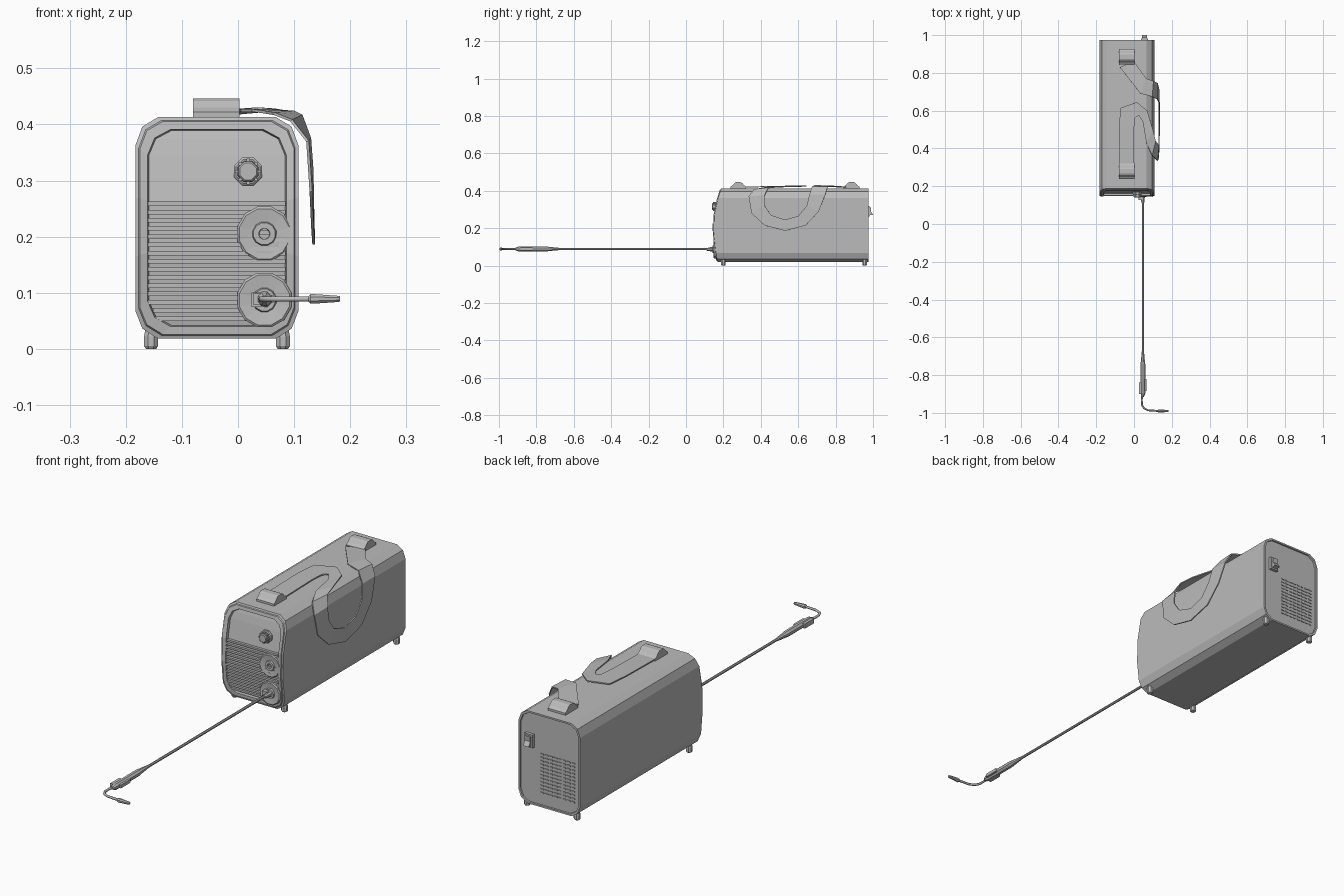
import bpy, bmesh, math
from mathutils import Vector, Matrix

if "Cube" in bpy.data.objects:
    bpy.data.objects.remove(bpy.data.objects["Cube"])

grey = bpy.data.materials.new("mid grey")
grey.diffuse_color = (0.5, 0.5, 0.5, 1)
grey.use_nodes = True
grey.node_tree.nodes["Principled BSDF"].inputs["Base Color"].default_value = grey.diffuse_color


def make(name, verts, faces):
    """Mesh object with cleaned, outward normals."""
    me = bpy.data.meshes.new(name)
    bm = bmesh.new()
    vs = [bm.verts.new(v) for v in verts]
    for f in faces:
        bm.faces.new([vs[i] for i in f])
    bmesh.ops.remove_doubles(bm, verts=bm.verts, dist=1e-5)
    bmesh.ops.recalc_face_normals(bm, faces=bm.faces)
    bm.to_mesh(me)
    bm.free()
    me.materials.append(grey)
    ob = bpy.data.objects.new(name, me)
    bpy.context.collection.objects.link(ob)
    return ob


def boxes(name, items):
    """Several boxes (x0, x1, y0, y1, z0, z1) in one object."""
    verts, faces = [], []
    quads = [(0, 1, 3, 2), (4, 6, 7, 5), (0, 4, 5, 1),
             (2, 3, 7, 6), (0, 2, 6, 4), (1, 5, 7, 3)]
    for b in items:
        n = len(verts)
        verts += [(x, y, z) for x in b[0:2] for y in b[2:4] for z in b[4:6]]
        faces += [[i + n for i in q] for q in quads]
    return make(name, verts, faces)


def lathe(name, profile, n, origin, axis):
    """Turn (distance, radius) pairs about an axis through origin."""
    rot = Vector((0, 0, 1)).rotation_difference(Vector(axis)).to_matrix()
    verts = [rot @ Vector((r * math.cos(a), r * math.sin(a), d)) + Vector(origin)
             for d, r in profile
             for a in [2 * math.pi * (i + .5) / n for i in range(n)]]
    faces = [(k * n + i, k * n + (i + 1) % n, (k + 1) * n + (i + 1) % n, (k + 1) * n + i)
             for k in range(len(profile) - 1) for i in range(n)]
    faces += [list(range(n)), list(range(len(verts) - n, len(verts)))]
    return make(name, verts, faces)


# Case section: half width at each height, and the bowed front line
CX, ZC, REAR = -0.0375, 0.2155, 0.975
HALF = [(.105, .413), (.133, .396), (.1455, .362), (.1455, .27),
        (.1455, .165), (.1455, .068), (.133, .036), (.105, .018)]
BOW = [(.0, .168), (.06, .156), (.165, .144), (.27, .147), (.36, .166), (.42, .186)]


def front_y(z):
    for (z0, y0), (z1, y1) in zip(BOW, BOW[1:]):
        if z <= z1:
            return y0 + (y1 - y0) * (z - z0) / (z1 - z0)
    return BOW[-1][1]


def ring(inset, depth, rear=False):
    pts = []
    for w, z in HALF:
        z = ZC + (z - ZC) * (1 - inset / .1975)
        pts.append((w - inset, REAR - depth if rear else front_y(z) + depth, z))
    return ([(CX + w, y, z) for w, y, z in pts]
            + [(CX - w, y, z) for w, y, z in reversed(pts)])


# Case: recessed front panel, rim, shell, recessed rear panel
rings = [ring(.024, .014), ring(.022, .002), ring(.008, 0), ring(.006, .004), ring(0, .005),
         ring(0, 0, True), ring(.007, 0, True), ring(.008, .006, True)]
N = len(rings[0])
faces = [(k * N + i, k * N + (i + 1) % N, (k + 1) * N + (i + 1) % N, (k + 1) * N + i)
         for k in range(len(rings) - 1) for i in range(N)]
for base in (0, (len(rings) - 1) * N):
    faces += [(base + i, base + i + 1, base + N - 2 - i, base + N - 1 - i)
              for i in range(N // 2 - 1)]
make("case", [v for r in rings for v in r], faces)

# Front cooling slats
slats = []
for i in range(15):
    z = .054 + i * .0146
    w = .1225 if z > .07 else .114
    y = front_y(z)
    slats.append((CX - w, CX + w, y + .003, y + .016, z - .004, z + .004))
boxes("front_slats", slats)

# Sockets, plug and knob (distances run towards the front)
SX = .047
for name, z in (("upper_socket", .205), ("lower_socket", .087)):
    lathe(name, [(-.022, .05), (-.003, .05), (0, .046), (-.003, .022), (.003, .020),
                 (.003, .010), (-.008, .009)], 12, (SX, .146, z), (0, -1, 0))
lathe("knob_collar", [(0, .027), (.01, .027), (.013, .023)], 8, (.018, .17, .316), (0, -1, 0))
lathe("knob", [(0, .021), (.022, .019), (.025, .016)], 8, (.018, .165, .316), (0, -1, 0))
boxes("knob_grips", [(.018 + .02 * math.cos(a) - .003, .018 + .02 * math.cos(a) + .003,
                      .145, .165,
                      .316 + .02 * math.sin(a) - .003, .316 + .02 * math.sin(a) + .003)
                     for a in [math.pi * k / 4 for k in range(8)]])
lathe("cable_plug", [(0, .017), (.02, .015), (.025, .011), (.05, .009), (.055, .006)],
      8, (SX, .165, .087), (0, -1, 0))
boxes("plug_latch", [(.024, .046, .128, .155, .075, .100)])

# Feet
for side, x in (("left", -.155), ("right", .08)):
    for end, y in (("front", .2), ("rear", .955)):
        lathe(f"{side}_{end}_foot", [(0, .010), (.005, .0135), (.022, .0135), (.035, .011)],
              8, (x, y, 0), (0, 0, 1))

# Strap brackets: humped profile pushed across the lid
HUMP = [(-.042, .408), (-.042, .422), (-.030, .430), (-.020, .442), (-.012, .446),
        (.012, .446), (.020, .442), (.030, .430), (.042, .422), (.042, .408)]
for name, y in (("front_bracket", .28), ("rear_bracket", .885)):
    n = len(HUMP)
    make(name, [(x, y + p, z) for x in (-.08, .003) for p, z in HUMP],
         [list(range(n)), list(range(n, 2 * n))]
         + [(i, (i + 1) % n, n + (i + 1) % n, n + i) for i in range(n)])

# Carrying strap: one edge, then the other, along its length
EDGE_A = [(0, .31, .420), (0, .50, .424), (.005, .56, .425), (.025, .575, .425),
          (.047, .54, .422), (.065, .43, .419), (.095, .365, .407), (.124, .335, .37),
          (.130, .35, .28), (.133, .42, .215), (.135, .53, .186), (.134, .64, .215),
          (.132, .71, .29), (.124, .745, .38), (.102, .757, .42), (.065, .77, .426),
          (0, .86, .42)]
EDGE_B = [(-.08, .31, .420), (-.08, .52, .424), (-.07, .615, .424), (.015, .645, .426),
          (.07, .60, .424), (.10, .50, .422), (.114, .44, .415), (.128, .42, .375),
          (.132, .42, .32), (.133, .455, .27), (.133, .53, .245), (.133, .60, .265),
          (.132, .645, .32), (.124, .66, .38), (.095, .675, .422), (.035, .69, .428),
          (-.075, .83, .42)]
k = len(EDGE_A)
strap = make("carrying_strap", EDGE_A + EDGE_B,
             [(i, i + 1, k + i + 1, k + i) for i in range(k - 1)])
mod = strap.modifiers.new("thickness", 'SOLIDIFY')
mod.thickness, mod.offset = .005, 0

# Cable and torch
CZ = .089
lathe("cable", [(0, .006), (.80, .006)], 8, (SX, .12, CZ), (0, -1, 0))
lathe("torch_handle", [(0, .006), (.04, .010), (.06, .012), (.075, .014), (.225, .014),
                       (.235, .011), (.245, .006)], 8, (SX, -.67, CZ), (0, -1, 0))
boxes("torch_trigger", [(.054, .067, -.885, -.82, CZ - .007, CZ + .007),
                        (.027, .040, -.90, -.84, CZ - .010, CZ + .010)])

# Bent neck and nozzle
cu = bpy.data.curves.new("torch_neck", 'CURVE')
cu.dimensions = '3D'
cu.bevel_depth, cu.bevel_resolution, cu.use_fill_caps = .005, 1, True
NECK = [(.045, -.90), (.041, -.93), (.042, -.957), (.052, -.975), (.075, -.986), (.13, -.990)]
sp = cu.splines.new('POLY')
sp.points.add(len(NECK) - 1)
for p, (x, y) in zip(sp.points, NECK):
    p.co = (x, y, CZ, 1)
cu.materials.append(grey)
bpy.context.collection.objects.link(bpy.data.objects.new("torch_neck", cu))
lathe("torch_nozzle", [(0, .006), (.003, .009), (.012, .009), (.052, .006), (.056, .005)],
      8, (.126, -.990, CZ), (1, 0, 0))

# Rear power switch and vent slots
boxes("rear_switch_housing", [(.037, .075, .965, .982, .262, .318)])
make("rear_switch_rocker",
     [(x, y, z) for x in (.043, .069)
      for y, z in ((.978, .268), (1.0, .272), (.988, .291), (.990, .312), (.978, .312))],
     [range(5), range(5, 10)] + [(i, (i + 1) % 5, 5 + (i + 1) % 5, 5 + i) for i in range(5)])
boxes("rear_vents", [(x, x + .015, .966, .972, z, z + .005)
                     for x in [-.155 + .021 * c for c in range(8)]
                     for z in [.075 + .015 * r for r in range(12)]])
